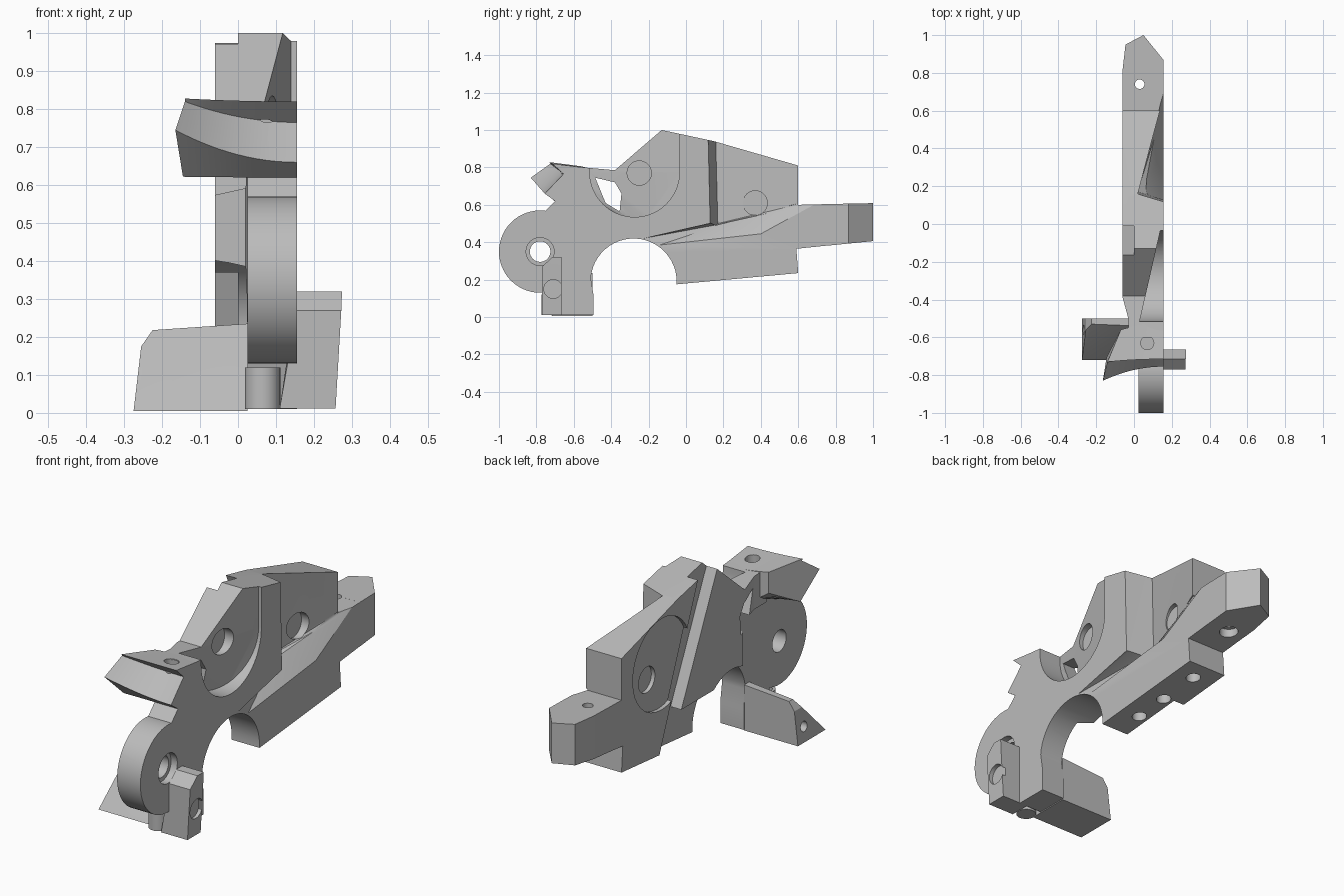
import bpy, bmesh
from math import cos, sin, radians

cube = bpy.data.objects.get("Cube")
if cube:
    bpy.data.objects.remove(cube)

grey = bpy.data.materials.new("plain grey")
grey.use_nodes = True
grey.diffuse_color = (0.5, 0.5, 0.5, 1)
grey.node_tree.nodes["Principled BSDF"].inputs["Base Color"].default_value = (0.5, 0.5, 0.5, 1)


def finish(name, bm):
    bmesh.ops.recalc_face_normals(bm, faces=bm.faces)
    mesh = bpy.data.meshes.new(name)
    bm.to_mesh(mesh)
    bm.free()
    mesh.materials.append(grey)
    ob = bpy.data.objects.new(name, mesh)
    bpy.context.collection.objects.link(ob)
    return ob


def loft(name, rings):
    """Skin a list of equal-length closed rings and cap both ends."""
    bm = bmesh.new()
    vs = [[bm.verts.new(p) for p in ring] for ring in rings]
    n = len(vs[0])
    for a, b in zip(vs, vs[1:]):
        for i in range(n):
            j = (i + 1) % n
            bm.faces.new((a[i], a[j], b[j], b[i]))
    bm.faces.new(vs[0])
    bm.faces.new(vs[-1])
    return finish(name, bm)


def prism(name, outline, x0, x1):
    """Extrude a side outline of (y, z) points across x."""
    return loft(name, [[(x, y, z) for y, z in outline] for x in (x0, x1)])


def hull(name, pts):
    bm = bmesh.new()
    for p in pts:
        bm.verts.new(p)
    res = bmesh.ops.convex_hull(bm, input=bm.verts)
    bmesh.ops.delete(bm, geom=res["geom_interior"], context="VERTS")
    return finish(name, bm)


def arc(y, z, r, a0, a1, n):
    return [(y + r * cos(radians(a0 + (a1 - a0) * i / n)),
             z + r * sin(radians(a0 + (a1 - a0) * i / n))) for i in range(n + 1)]


def disc(name, y, z, r, x0, x1, n=32):
    return prism(name, arc(y, z, r, 0, 360, n)[:-1], x0, x1)


def post(name, x, y, r, z0, z1):
    ring = arc(x, y, r, 0, 360, 24)[:-1]
    return loft(name, [[(a, b, z) for a, b in ring] for z in (z0, z1)])


def combine(target, tools, operation):
    for tool in tools:
        mod = target.modifiers.new("combine", "BOOLEAN")
        mod.operation, mod.object, mod.solver = operation, tool, "EXACT"
        dg = bpy.context.evaluated_depsgraph_get()
        new = bpy.data.meshes.new_from_object(target.evaluated_get(dg))
        target.modifiers.clear()
        target.data = new
        bpy.data.objects.remove(tool)


L, R = -0.06, 0.155   # side faces of the plate

# main plate with the round arch underneath
outline = [(-0.6, 0.805), (-0.38, 0.785), (-0.13, 1.0), (0.15, 0.94), (0.6, 0.81),
           (0.6, 0.6), (0.8, 0.605), (0.8, 0.387), (0.59, 0.365), (0.6, 0.235),
           (-0.05, 0.175)]
outline += arc(-0.28, 0.19, 0.23, 0, 175, 24)
outline += [(-0.495, 0.12), (-0.495, 0.01), (-0.665, 0.01), (-0.72, 0.2),
            (-0.76, 0.56), (-0.70, 0.62), (-0.6, 0.625)]
plate = prism("main_plate", outline, L, R)

# tail with a pointed end
tail_plan = [(L, 0.75), (L, 0.82), (-0.045, 0.95), (0.05, 1.0), (R, 0.87), (R, 0.75)]
tail = loft("tail", [[(x, y, z0 + (y - 0.75) * k) for x, y in tail_plan]
                     for z0, k in ((0.381, 0.1), (0.604, 0.02))])
hub = disc("hub", -0.78, 0.35, 0.22, 0.025, R, 56)
combine(plate, [tail, hub], "UNION")

# thin neck: the left face steps in towards the front
neck = hull("neck_cutter", [(x, y, z) for z in (-0.1, 0.63) for x, y in
                            ((-0.3, -0.37), (-0.06, -0.37), (0.02, -0.4),
                             (0.025, -0.52), (0.025, -1.1), (-0.3, -1.1))])
neck_top = hull("neck_top_cutter", [(x, y, z) for z in (0.6, 0.9) for x, y in
                                    ((-0.2, -0.39), (-0.06, -0.39), (-0.03, -0.5),
                                     (-0.03, -0.8), (-0.2, -0.8))])

# round pocket with a slanted floor
ring = arc(-0.275, 0.775, 0.24, 180, 360, 32) + [(-0.035, 1.2), (-0.515, 1.2)]
pocket = loft("pocket_cutter", [
    [(min(0.145, max(0.03, 0.03 + 0.3 * (y + 0.4))), y, z) for y, z in ring],
    [(0.3, y, z) for y, z in ring]])
bm = bmesh.new()
bm.from_mesh(pocket.data)
bmesh.ops.triangulate(bm, faces=bm.faces)
bm.to_mesh(pocket.data)
bm.free()

window = prism("window_cutter", [(-0.485, 0.745), (-0.38, 0.72), (-0.345, 0.66),
                                 (-0.355, 0.565), (-0.43, 0.61)], -0.3, 0.3)

# rear recess with a sloping floor and a ramp below it
recess = hull("recess_cutter", [
    (0.02, 0.17, 0.5), (0.14, 0.61, 0.605), (0.14, 0.61, 1.1), (0.02, 0.155, 1.1),
    (R, 0.13, 0.47), (R, 0.61, 0.59), (R, 0.115, 1.1),
    (0.3, 0.12, 0.45), (0.3, 0.61, 0.57), (0.3, 0.61, 1.1), (0.3, 0.08, 1.1)])
ramp = hull("ramp_cutter", [
    (R, -0.23, 0.42), (R, 0.16, 0.5), (R, 0.72, 0.62), (R, -0.14, 0.385),
    (R, 0.4, 0.445), (0.06, 0.2, 0.5), (0.13, 0.6, 0.607),
    (0.25, -0.23, 0.42), (0.25, 0.72, 0.62), (0.25, -0.14, 0.37), (0.25, 0.4, 0.43)])

# slanted channel across the left face, opening into the arch at its foot
channel = prism("channel_cutter", [(-0.2, 1.05), (-0.04, 1.05), (0.34, 0.1), (-0.2, 0.1),
                                   (-0.2, 0.37), (0.123, 0.37)], -0.2, 0.0)

cutters = [neck, neck_top, pocket, window, recess, ramp, channel,
           disc("bore_cutter", -0.78, 0.35, 0.055, -0.3, 0.3),
           disc("counterbore_cutter", -0.78, 0.35, 0.075, 0.12, 0.3),
           disc("front_pin_cutter", -0.25, 0.77, 0.065, 0.055, 0.3),
           disc("rear_pin_cutter", 0.37, 0.61, 0.065, 0.05, 0.3),
           disc("left_recess_cutter", 0.28, 0.66, 0.23, -0.3, -0.04),
           disc("left_pin_cutter", 0.37, 0.61, 0.065, -0.3, -0.02),
           post("tail_hole_cutter", 0.03, 0.74, 0.025, 0.2, 0.8),
           post("tail_countersink_cutter", 0.03, 0.74, 0.045, 0.2, 0.42)]
cutters += [post("underside_hole_cutter", 0.05, y, 0.035, 0.1, 0.3) for y in (0.1, 0.28, 0.5)]
combine(plate, cutters, "DIFFERENCE")

# horn: a grooved section swept along a curve
start = [(-0.73, 0.828), (-0.725, 0.82), (-0.83, 0.745), (-0.705, 0.622),
         (-0.56, 0.7), (-0.56, 0.806)]
end = [(-0.715, 0.82), (-0.655, 0.765), (-0.755, 0.66), (-0.70, 0.62),
       (-0.525, 0.62), (-0.525, 0.797)]
tips = [-0.14, -0.14, -0.165, -0.145, -0.07, -0.07]
rings = []
for i in range(13):
    t = i / 12
    s = 1 - (1 - t) ** 2
    rings.append([(x + (R - x) * t, a[0] + (b[0] - a[0]) * s, a[1] + (b[1] - a[1]) * s)
                  for a, b, x in zip(start, end, tips)])
horn = loft("horn", rings)
combine(horn, [post("horn_hole_cutter", 0.07, -0.63, 0.035, 0.72, 0.95)], "DIFFERENCE")

# wing: wedge reaching out to the left at the foot
wing = hull("wing", [(-0.275, -0.72, 0.005), (-0.275, -0.5, 0.005), (-0.255, -0.56, 0.175),
                     (-0.255, -0.5, 0.175), (-0.225, -0.5, 0.218), (-0.225, -0.53, 0.218),
                     (0.025, -0.5, 0.235), (0.025, -0.54, 0.235), (0.025, -0.72, 0.005),
                     (0.025, -0.5, 0.005)])
combine(wing, [disc("wing_hole_cutter", -0.56, 0.08, 0.025, -0.4, -0.2)], "DIFFERENCE")

# small socket standing under the hub
socket = post("socket", 0.065, -0.725, 0.047, 0.01, 0.12)
combine(socket, [post("socket_hole", 0.065, -0.725, 0.033, 0.07, 0.3)], "DIFFERENCE")

# tab on the right with a sloped top front
tab_front = [(R, 0.125), (0.14, 0.08), (0.11, 0.012), (0.257, 0.012), (0.272, 0.27), (R, 0.27)]
tab = hull("tab", [(x, y, z) for y in (-0.77, -0.665) for x, z in tab_front]
           + [(x, y, 0.32) for x in (R, 0.274) for y in (-0.715, -0.665)])
combine(tab, [disc("tab_notch_cutter", -0.71, 0.15, 0.05, 0.245, 0.4)], "DIFFERENCE")

for ob in (plate, horn, wing, socket, tab):
    bpy.ops.object.select_all(action="DESELECT")
    ob.select_set(True)
    bpy.context.view_layer.objects.active = ob
    bpy.ops.object.shade_smooth_by_angle(angle=radians(25))
